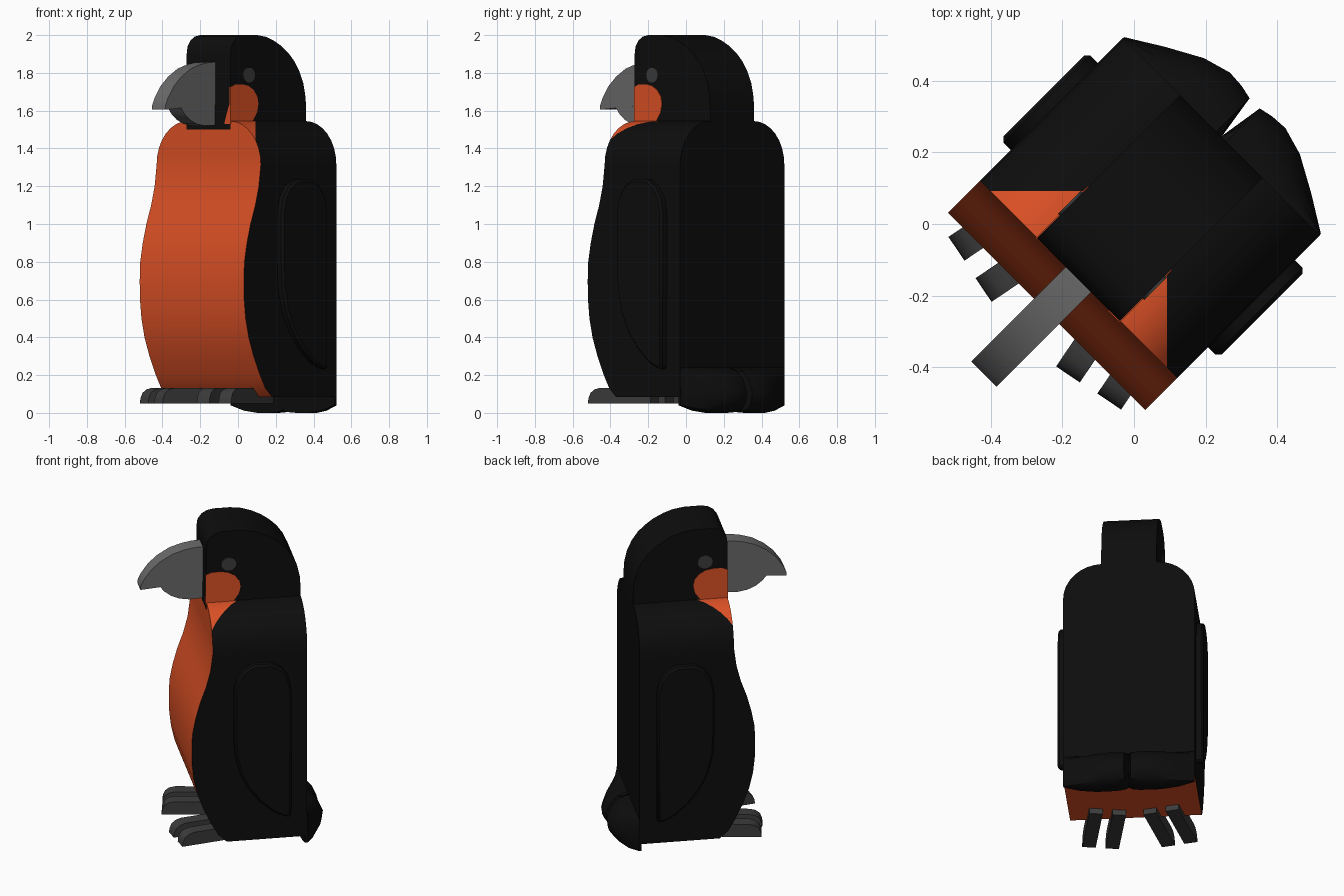
import bpy, bmesh, math
from mathutils import Matrix, Vector

if "Cube" in bpy.data.objects:
    bpy.data.objects.remove(bpy.data.objects["Cube"])

# Local frame: x = side, -y = forward; the whole bird is turned 45 degrees
TURN = Matrix.Rotation(math.radians(-45), 4, 'Z')


def material(name, rgb):
    m = bpy.data.materials.new(name)
    m.diffuse_color = (*rgb, 1)
    m.use_nodes = True
    m.node_tree.nodes["Principled BSDF"].inputs["Base Color"].default_value = m.diffuse_color
    return m


BLACK = material("black_feathers", (0.004, 0.004, 0.004))
ORANGE = material("orange_breast", (0.72, 0.082, 0.019))
GREY = material("beak_grey", (0.145, 0.145, 0.145))
DARK = material("dark_grey", (0.045, 0.045, 0.045))


def finish(bm, name, mats, place=Matrix(), bevel=0):
    bmesh.ops.recalc_face_normals(bm, faces=bm.faces[:])
    me = bpy.data.meshes.new(name)
    bm.to_mesh(me)
    bm.free()
    for m in mats:
        me.materials.append(m)
    me.transform(TURN @ place)
    ob = bpy.data.objects.new(name, me)
    bpy.context.collection.objects.link(ob)
    bpy.ops.object.select_all(action='DESELECT')
    ob.select_set(True)
    bpy.context.view_layer.objects.active = ob
    bpy.ops.object.shade_smooth_by_angle(angle=math.radians(32))
    if bevel:
        b = ob.modifiers.new("soft_edge", 'BEVEL')
        b.width, b.segments = bevel, 1
        b.limit_method, b.angle_limit = 'ANGLE', math.radians(40)
    return ob


def prism(name, profile, s0, s1, mat, place=Matrix(), bevel=0):
    """Extrude a (forward, height) profile sideways from s0 to s1."""
    bm = bmesh.new()
    f = bm.faces.new([bm.verts.new((s0, -p[0], p[1])) for p in profile])
    r = bmesh.ops.extrude_face_region(bm, geom=[f])
    vs = [g for g in r["geom"] if isinstance(g, bmesh.types.BMVert)]
    bmesh.ops.translate(bm, verts=vs, vec=(s1 - s0, 0, 0))
    return finish(bm, name, [mat], place, bevel)


def loft(bm, rings, closed=True):
    """Join rings of points with quads; returns the faces and the end rings."""
    vr = [[bm.verts.new(p) for p in r] for r in rings]
    n = len(rings[0])
    for a, b in zip(vr, vr[1:]):
        for i in range(n):
            bm.faces.new((a[i], a[(i + 1) % n], b[(i + 1) % n], b[i]))
    bm.faces.new(vr[0])
    bm.faces.new(vr[-1])


# Body: rings following the belly curve, narrowing into round shoulders
HW, BACK, TOP, RAD = 0.39, 0.346, 1.545, 0.23
belly = [(0.085, 0.135), (0.13, 0.185), (0.2, 0.225), (0.3, 0.273), (0.4, 0.31),
         (0.5, 0.333), (0.6, 0.344), (0.7, 0.346), (0.8, 0.342), (0.9, 0.323),
         (1.0, 0.296), (1.1, 0.26), (1.2, 0.234), (1.315, 0.219)]
levels = [(z, f, HW) for z, f in belly]
for k in range(1, 9):
    a = k / 8 * math.pi / 2
    levels.append((TOP - RAD + RAD * math.sin(a), 0.219, HW - RAD + RAD * math.cos(a)))
bm = bmesh.new()
loft(bm, [[(-w, -f, z), (w, -f, z), (w, BACK, z), (-w, BACK, z)] for z, f, w in levels])
bmesh.ops.recalc_face_normals(bm, faces=bm.faces[:])
# cut the orange collar into the shoulders
for s in (-1, 1):
    fs = [f for f in bm.faces if f.calc_center_median().z > 1.32
          and f.normal.x * s > 0.02 and abs(f.normal.y) < 0.5]
    geom = fs + list({e for f in fs for e in f.edges}) + list({v for f in fs for v in f.verts})
    bmesh.ops.bisect_plane(bm, geom=geom, plane_co=(0, 0.13, 0), plane_no=(-s, -1, 0))
for f in bm.faces:
    c, n = f.calc_center_median(), f.normal
    collar = c.z > 1.32 and -c.y > abs(c.x) - 0.13 and abs(n.y) < 0.5
    f.material_index = int(n.y < -0.5 or n.z < -0.9 or collar)
finish(bm, "body", [BLACK, ORANGE])

# Head
HEAD = 0.164
prism("head", [(0.22, 1.5), (0.22, 1.90), (0.214, 1.94), (0.19, 1.973), (0.16, 1.992),
               (0.12, 2.0), (0.02, 2.0), (-0.05, 1.99), (-0.106, 1.97), (-0.165, 1.94),
               (-0.219, 1.9), (-0.26, 1.86), (-0.295, 1.81), (-0.325, 1.745),
               (-0.342, 1.67), (-0.346, 1.6), (-0.346, 1.5)], -HEAD, HEAD, BLACK)

# Beak halves
prism("upper_beak", [(0.2, 1.635), (0.594, 1.605), (0.592, 1.63), (0.573, 1.67), (0.53, 1.73),
                     (0.474, 1.78), (0.403, 1.822), (0.33, 1.845), (0.27, 1.855), (0.2, 1.858)],
      -0.05, 0.05, GREY)
prism("lower_beak", [(0.2, 1.64), (0.478, 1.618), (0.45, 1.583), (0.41, 1.552), (0.36, 1.53),
                     (0.3, 1.52), (0.2, 1.524)], -0.049, 0.049, GREY)

cheek = [(0.223, 1.54), (0.223, 1.725), (0.19, 1.738), (0.14, 1.74), (0.09, 1.732), (0.05, 1.71),
         (0.022, 1.675), (0.014, 1.635), (0.024, 1.59), (0.06, 1.54)]
eye = [(0.085 + 0.045 * math.cos(i * math.pi / 10), 1.788 + 0.042 * math.sin(i * math.pi / 10))
       for i in range(20)]
wing = [(-0.245, 0.23), (-0.2, 0.24), (-0.14, 0.27), (-0.06, 0.34), (0.01, 0.43), (0.06, 0.53),
        (0.09, 0.66), (0.097, 0.8), (0.097, 1.06), (0.08, 1.14), (0.04, 1.2), (-0.02, 1.235),
        (-0.13, 1.235), (-0.19, 1.2), (-0.23, 1.14), (-0.247, 1.06)]
toe = [(-0.4, 0.05), (0, 0.05), (-0.002, 0.075), (-0.015, 0.105), (-0.04, 0.124),
       (-0.075, 0.132), (-0.4, 0.132)]

for s, side in ((-1, "left"), (1, "right")):
    # Cheek patch on the side of the head, with a sliver round the front corner
    prism(side + "_cheek", cheek, s * (HEAD - 0.003), s * (HEAD + 0.003), ORANGE)
    bm = bmesh.new()
    loft(bm, [[(s * 0.12, y, 1.53), (s * 0.166, y, 1.53), (s * 0.166, y, 1.65), (s * 0.14, y, 1.59)]
              for y in (-0.219, -0.223)])
    finish(bm, side + "_throat_patch", [ORANGE])
    # Eye disc
    prism(side + "_eye", eye, s * (HEAD - 0.002), s * (HEAD + 0.007), DARK)
    # Folded wing
    prism(side + "_wing", wing, s * 0.37, s * 0.432, BLACK, bevel=0.012)
    # Two splayed toes
    for i, (ts, tf) in enumerate(((0.302, 0.4), (0.167, 0.428))):
        place = Matrix.Translation((s * ts, -tf, 0)) @ Matrix.Rotation(s * math.radians(11), 4, 'Z')
        prism(f"{side}_toe_{i + 1}", toe, -0.04, 0.04, DARK, place)
    # Tail lobe: rounded section swept sideways with changing depth
    bm = bmesh.new()
    rings = []
    for x, d, low in ((0.0, 0.004, 0.02), (0.02, 0.131, 0.008), (0.06, 0.14, 0.002), (0.11, 0.143, 0.0),
                      (0.19, 0.12, 0.0), (0.29, 0.065, 0.012), (0.389, 0.004, 0.04)):
        rings.append([(s * x, BACK + k * d, max(z, low)) for k, z in
                      ((0, 0.24), (0.45, 0.22), (0.8, 0.175), (1, 0.11), (0.95, 0.06), (0.75, 0.02),
                       (0.45, 0.0))]
                     + [(s * x, BACK - 0.012, low), (s * x, BACK - 0.012, 0.24)])
    loft(bm, rings)
    finish(bm, side + "_tail_lobe", [BLACK])
